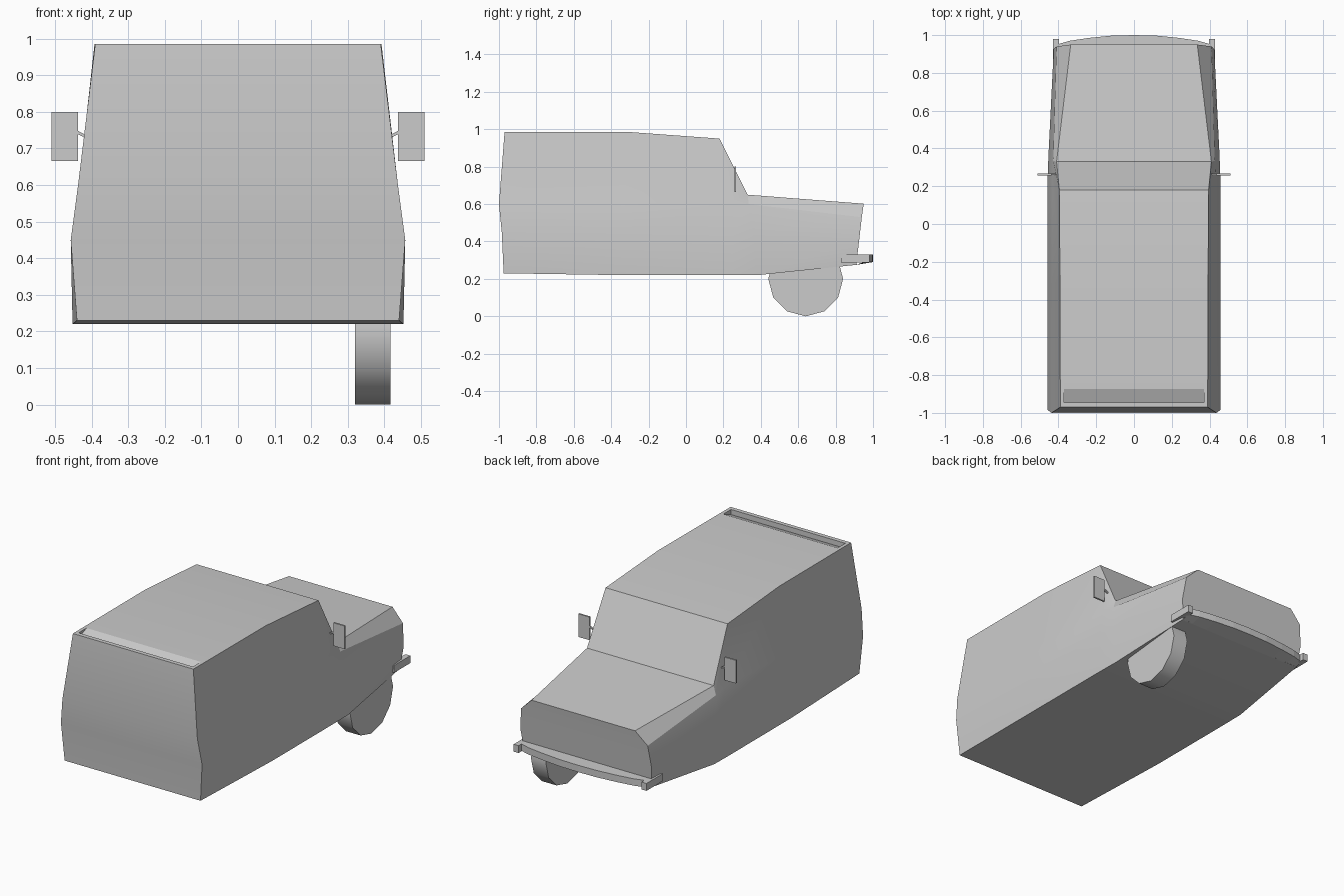
import bpy, bmesh, math
from mathutils import Matrix

if "Cube" in bpy.data.objects:
    bpy.data.objects.remove(bpy.data.objects["Cube"], do_unlink=True)

# Single grey paint
paint = bpy.data.materials.new("plain_grey")
paint.use_nodes = True
grey = (0.6, 0.6, 0.6, 1)
paint.diffuse_color = grey
paint.node_tree.nodes["Principled BSDF"].inputs["Base Color"].default_value = grey


def finish(name, bm, smooth=None):
    bmesh.ops.recalc_face_normals(bm, faces=bm.faces)
    mesh = bpy.data.meshes.new(name)
    bm.to_mesh(mesh)
    bm.free()
    ob = bpy.data.objects.new(name, mesh)
    bpy.context.collection.objects.link(ob)
    mesh.materials.append(paint)
    if smooth:
        bpy.ops.object.select_all(action='DESELECT')
        ob.select_set(True)
        bpy.context.view_layer.objects.active = ob
        bpy.ops.object.shade_smooth_by_angle(angle=math.radians(smooth))
    return ob


def prism(name, outline, axis, low, high):
    """Extrude a 2D outline along x (outline is y,z) or z (outline is x,y)."""
    bm = bmesh.new()
    rings = []
    for d in (low, high):
        rings.append([bm.verts.new((d, a, b) if axis == 'x' else (a, b, d))
                      for a, b in outline])
    for ring in rings:
        bm.faces.new(ring)
    for i in range(len(outline)):
        j = (i + 1) % len(outline)
        bm.faces.new((rings[0][i], rings[0][j], rings[1][j], rings[1][i]))
    return finish(name, bm)


def box(name, lo, hi):
    outline = [(lo[0], lo[1]), (hi[0], lo[1]), (hi[0], hi[1]), (lo[0], hi[1])]
    return prism(name, outline, 'z', lo[2], hi[2])


# Body: half sections (sill, belt, shoulder, top) lofted from tail to nose
sections = [
    [(.44, -.975, .23), (.457, -.985, .45), (.437, -1.0, .60), (.39, -.97, .985)],
    [(.452, -.33, .22), (.457, -.33, .45), (.435, -.33, .60), (.392, -.30, .985)],
    [(.452, .25, .22), (.457, .25, .45), (.432, .25, .62), (.395, .18, .95)],
    [(.45, .38, .22), (.453, .36, .45), (.428, .335, .60), (.41, .33, .65)],
    [(.41, .91, .275), (.425, .925, .40), (.41, .94, .53), (.335, .95, .602)],
]
bm = bmesh.new()
rings = [[bm.verts.new(p) for p in s] +
         [bm.verts.new((-x, y, z)) for x, y, z in reversed(s)] for s in sections]
for a, b in zip(rings, rings[1:]):
    for i in range(8):
        j = (i + 1) % 8
        bm.faces.new((a[i], a[j], b[j], b[i]))
for ring in (rings[0], rings[-1]):
    for i in range(3):
        bm.faces.new((ring[i], ring[i + 1], ring[6 - i], ring[7 - i]))
body = finish("body", bm, 24)

# Sloped recess at the rear of the roof
cutter = prism("roof_recess_cutter", [(-.87, .986), (-.945, .955), (-.945, 1.02), (-.87, 1.02)],
               'x', -.37, .37)
cutter.hide_render = True
cutter.hide_viewport = True
cut = body.modifiers.new("roof_recess", 'BOOLEAN')
cut.object = cutter
cut.operation = 'DIFFERENCE'
cut.solver = 'EXACT'

# Curved front bumper, and the lip below it
half = [(0, 1.0), (.12, .997), (.24, .985), (.34, .97), (.41, .95)]
curve = [(-x, y) for x, y in reversed(half[1:])] + half
prism("front_bumper", curve + [(.41, .89), (-.41, .89)], 'z', .29, .33)
bm = bmesh.new()
front = [bm.verts.new((x, y, .29)) for x, y in curve]
back = [bm.verts.new((x, .905, .274)) for x, y in curve]
for i in range(len(curve) - 1):
    bm.faces.new((front[i], front[i + 1], back[i + 1], back[i]))
finish("front_lip", bm)

# Paired parts
for side, s in (("left", 1), ("right", -1)):
    def pair_box(name, lo, hi):
        xs = sorted((s * lo[0], s * hi[0]))
        box(side + "_" + name, (xs[0], *lo[1:]), (xs[1], *hi[1:]))

    pair_box("bumper_end", (.398, .83, .287), (.43, .98, .33))
    pair_box("mirror", (.437, .258, .665), (.51, .268, .80))

    # Mirror arm sloping up from the door
    bm = bmesh.new()
    bmesh.ops.create_cube(bm, size=1, matrix=Matrix.Translation((s * .427, .264, .738))
                          @ Matrix.Rotation(s * -.5, 4, 'Y') @ Matrix.Diagonal((.045, .008, .008, 1)))
    finish(side + "_mirror_arm", bm)

# Front wheel
bm = bmesh.new()
bmesh.ops.create_cone(bm, cap_ends=True, segments=12, radius1=.2, radius2=.2, depth=.096,
                      matrix=Matrix.Translation((.368, .64, .2)) @ Matrix.Rotation(math.pi / 2, 4, 'Y'))
finish("front_wheel", bm, 40)
